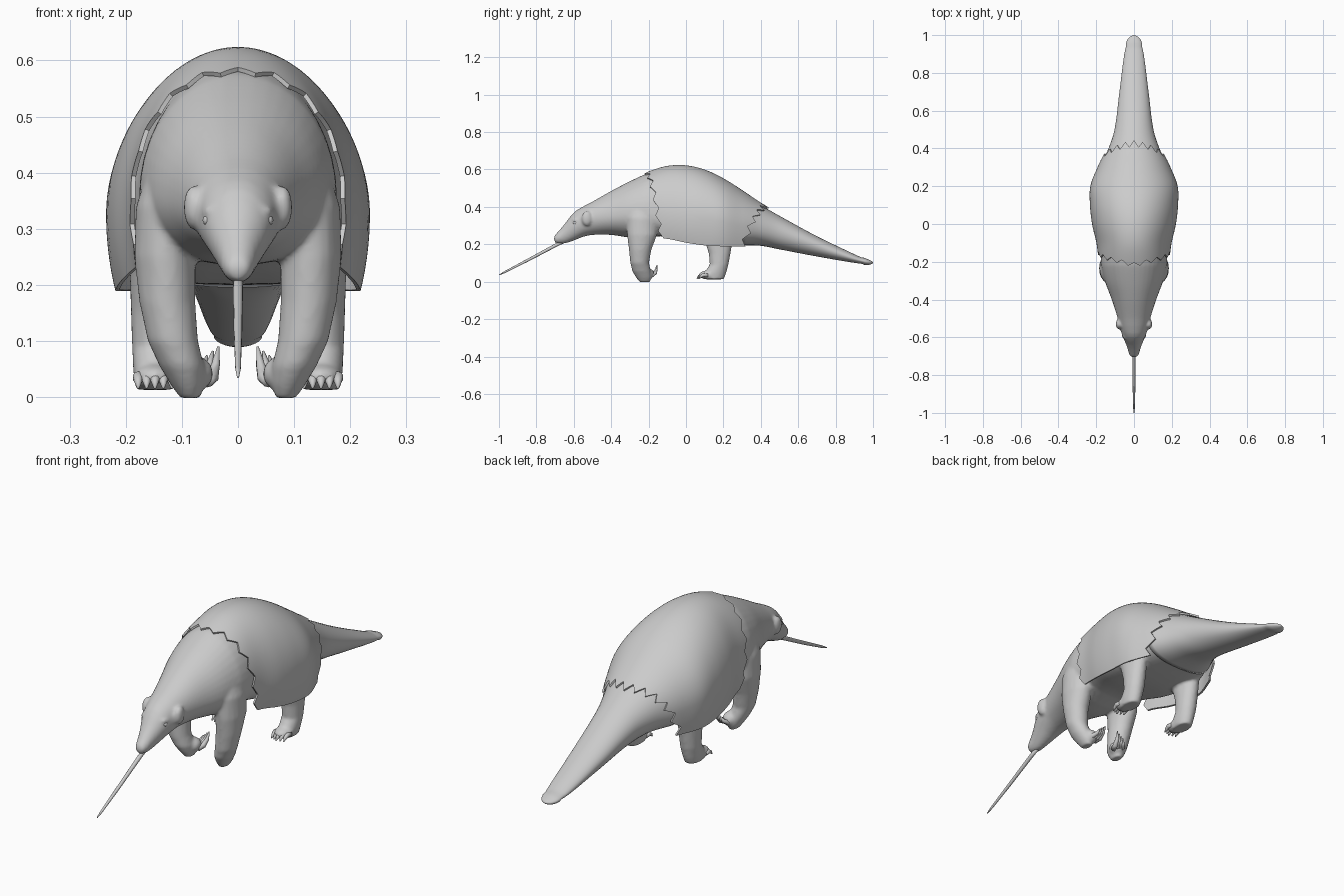
import bpy, bmesh
from math import sin, cos, pi, exp
from mathutils import Vector

if "Cube" in bpy.data.objects:
    bpy.data.objects.remove(bpy.data.objects["Cube"])

# Body outline from snout to tail tip: y, top, mid height, bottom, half width
PROFILE = [
    (-.706, .236, .230, .222, .006), (-.70, .250, .230, .210, .019),
    (-.68, .272, .237, .204, .029), (-.65, .307, .260, .204, .037),
    (-.60, .370, .305, .220, .058), (-.55, .402, .325, .240, .075),
    (-.50, .428, .340, .250, .086), (-.40, .485, .350, .250, .118),
    (-.30, .537, .360, .236, .155), (-.20, .582, .360, .235, .178),
    (-.10, .612, .340, .230, .192), (0, .615, .330, .210, .215),
    (.10, .592, .330, .195, .226), (.20, .545, .320, .190, .224),
    (.30, .482, .300, .190, .186), (.40, .415, .290, .187, .140),
    (.50, .357, .265, .168, .108), (.70, .248, .192, .130, .082),
    (.90, .152, .123, .096, .056), (.97, .121, .106, .089, .038),
    (.992, .111, .103, .094, .021), (1.0, .105, .102, .099, .004)]


def sample(y):
    n = len(PROFILE)
    i = max(k for k in range(n - 1) if PROFILE[k][0] <= y or k == 0)
    a, b = PROFILE[i], PROFILE[i + 1]
    p, q = PROFILE[max(i - 1, 0)], PROFILE[min(i + 2, n - 1)]
    h = b[0] - a[0]
    t = min(max((y - a[0]) / h, 0), 1)
    out = []
    for c in range(1, 5):
        m0 = (b[c] - p[c]) / (b[0] - p[0]) * h
        m1 = (q[c] - a[c]) / (q[0] - a[0]) * h
        out.append((2*t**3 - 3*t*t + 1) * a[c] + (t**3 - 2*t*t + t) * m0
                   + (3*t*t - 2*t**3) * b[c] + (t**3 - t*t) * m1)
    return out


def section(y, off=0, n=40):
    top, mid, bot, w = sample(y)
    e = 2 / (2 + 1.2 * exp(-(y - .1) ** 2 / .06))
    ring = []
    for k in range(n):
        c, s = cos(2 * pi * k / n), sin(2 * pi * k / n)
        if s >= 0:
            ring.append((c * (w + off), y, mid + s * (top - mid + off)))
        else:
            x = abs(c) ** e * (1 if c > 0 else -1)
            ring.append((x * (w + off), y, mid - abs(s) ** e * (mid - bot + off)))
    return ring


def loft(bm, rings):
    rows = [[bm.verts.new(p) for p in r] for r in rings]
    n = len(rows[0])
    for a, b in zip(rows, rows[1:]):
        for k in range(n):
            bm.faces.new((a[k], a[(k + 1) % n], b[(k + 1) % n], b[k]))
    bm.faces.new(rows[0])
    bm.faces.new(rows[-1])


def ball(bm, center, radii):
    r = bmesh.ops.create_uvsphere(bm, u_segments=20, v_segments=12, radius=1)
    for v in r['verts']:
        v.co = Vector(center) + Vector([v.co[i] * radii[i] for i in range(3)])


def tube(bm, pts, radii, n=10):
    pts = [Vector(p) for p in pts]
    rings = []
    for i, p in enumerate(pts):
        d = pts[min(i + 1, len(pts) - 1)] - pts[max(i - 1, 0)]
        u = d.cross(Vector((1, .1, 0))).normalized()
        v = d.normalized().cross(u)
        rings.append([p + (u * cos(2*pi*k/n) + v * sin(2*pi*k/n)) * radii[i] for k in range(n)])
    loft(bm, rings)


def limb(bm, rows, sx):
    loft(bm, [[(sx * x + rx * cos(2*pi*k/20), y + ry * sin(2*pi*k/20), z) for k in range(20)]
              for x, y, z, rx, ry in rows])


def finish(name, bm):
    bmesh.ops.recalc_face_normals(bm, faces=bm.faces[:])
    me = bpy.data.meshes.new(name)
    bm.to_mesh(me)
    bm.free()
    me.shade_smooth()
    ob = bpy.data.objects.new(name, me)
    bpy.context.collection.objects.link(ob)
    return ob


# Skin: head, torso, legs and ears fused into one smooth surface
FRONT = [(.105, -.24, .42, .05, .07), (.122, -.235, .34, .060, .085), (.130, -.235, .25, .055, .080),
         (.126, -.245, .17, .050, .060), (.116, -.248, .10, .045, .050), (.10, -.237, .055, .040, .050),
         (.09, -.225, .022, .030, .042), (.085, -.22, -.002, .018, .028)]
HIND = [(.15, .17, .32, .055, .09), (.148, .175, .22, .045, .075), (.148, .18, .15, .043, .058),
        (.148, .177, .09, .041, .050), (.148, .155, .045, .039, .060), (.148, .15, .013, .034, .052)]
bm = bmesh.new()
ys = [-.706, -.70, -.69] + [-.68 + .02 * i for i in range(54)]
loft(bm, [section(y, -.010 * min(max((y + .22) / .08, 0), 1)) for y in ys])
for sx in (-1, 1):
    limb(bm, FRONT, sx)
    limb(bm, HIND, sx)
    ball(bm, (sx * .078, -.208, .042), (.034, .038, .032))
    ball(bm, (sx * .148, .12, .036), (.038, .052, .024))
    ball(bm, (sx * .079, -.53, .338), (.018, .028, .040))
    ball(bm, (sx * .010, -.694, .232), (.012, .012, .012))
    ball(bm, (sx * .050, -.585, .331), (.014, .026, .010))
skin = finish("head_torso_and_legs", bm)
m = skin.modifiers.new("fuse", 'REMESH')
m.mode, m.voxel_size, m.use_smooth_shade = 'VOXEL', .007, True
m = skin.modifiers.new("soften", 'SMOOTH')
m.factor, m.iterations = .5, 5

# Tail
bm = bmesh.new()
loft(bm, [section(y, -.005 if y < .95 else 0) for y in
          [.30 + .02 * i for i in range(33)] + [.955, .97, .981, .987, .992, .997, 1.0]])
finish("tail", bm)

# Shell over the back, with saw-tooth front and rear edges
bm = bmesh.new()
N, ROWS, grid = 48, 36, []
for j in range(-N, N + 1):
    s = abs(j) / N
    tooth = abs((abs(j) % 8) - 4) / 4 - .5
    y0 = -.215 + .085 * s + .024 * tooth
    y1 = .425 - .125 * s ** 1.5 + .032 * tooth
    col = []
    for i in range(ROWS + 1):
        y = y0 + (y1 - y0) * i / ROWS
        top, mid, bot, w = sample(y)
        w += .003
        if s < .75:
            a = pi / 2 * (1 - s / .75)
            x, z = w * cos(a), mid + (top + .003 - mid) * sin(a)
        else:
            t = (s - .75) / .25
            x, z = w * (1 - .07 * t * t), mid - (mid - bot) * t
        col.append(bm.verts.new((x if j >= 0 else -x, y, z)))
    grid.append(col)
for a, b in zip(grid, grid[1:]):
    for i in range(ROWS):
        bm.faces.new((a[i], a[i + 1], b[i + 1], b[i]))
shell = finish("back_shell", bm)
m = shell.modifiers.new("thickness", 'SOLIDIFY')
m.thickness, m.offset = .008, 0
bpy.context.view_layer.objects.active = shell
shell.select_set(True)
bpy.ops.object.modifier_apply(modifier="thickness")
bpy.ops.object.shade_smooth_by_angle(angle=.8)

# Tongue
bm = bmesh.new()
tube(bm, [(0, -.64, .223), (0, -.70, .193), (0, -.85, .113), (0, -.97, .051), (0, -.999, .036)],
     [.010, .009, .0075, .005, .002], 12)
finish("tongue", bm)

# Eyes, and claws on each foot
for sx, side in ((-1, "right"), (1, "left")):
    bm = bmesh.new()
    ball(bm, (sx * .053, -.592, .315), (.010, .012, .010))
    finish(side + "_eye", bm)
    bm = bmesh.new()
    for i in range(4):
        tube(bm, [(sx * (.055 + .012 * i), -.205, .030 + .004 * i),
                  (sx * (.046 + .012 * i), -.180, .036),
                  (sx * (.040 + .011 * i), -.162, .058 - .004 * i),
                  (sx * (.035 + .010 * i), -.154, .090 - .008 * i)], [.013, .012, .008, .002])
    finish(side + "_front_claws", bm)
    bm = bmesh.new()
    for i in range(5):
        x, back = sx * (.118 + .015 * i), .006 * abs(i - 2)
        tube(bm, [(x, .105 + back, .034), (x, .082 + back, .036),
                  (x, .068 + back, .028), (x, .058 + back, .016)], [.010, .010, .007, .002])
    finish(side + "_hind_claws", bm)
